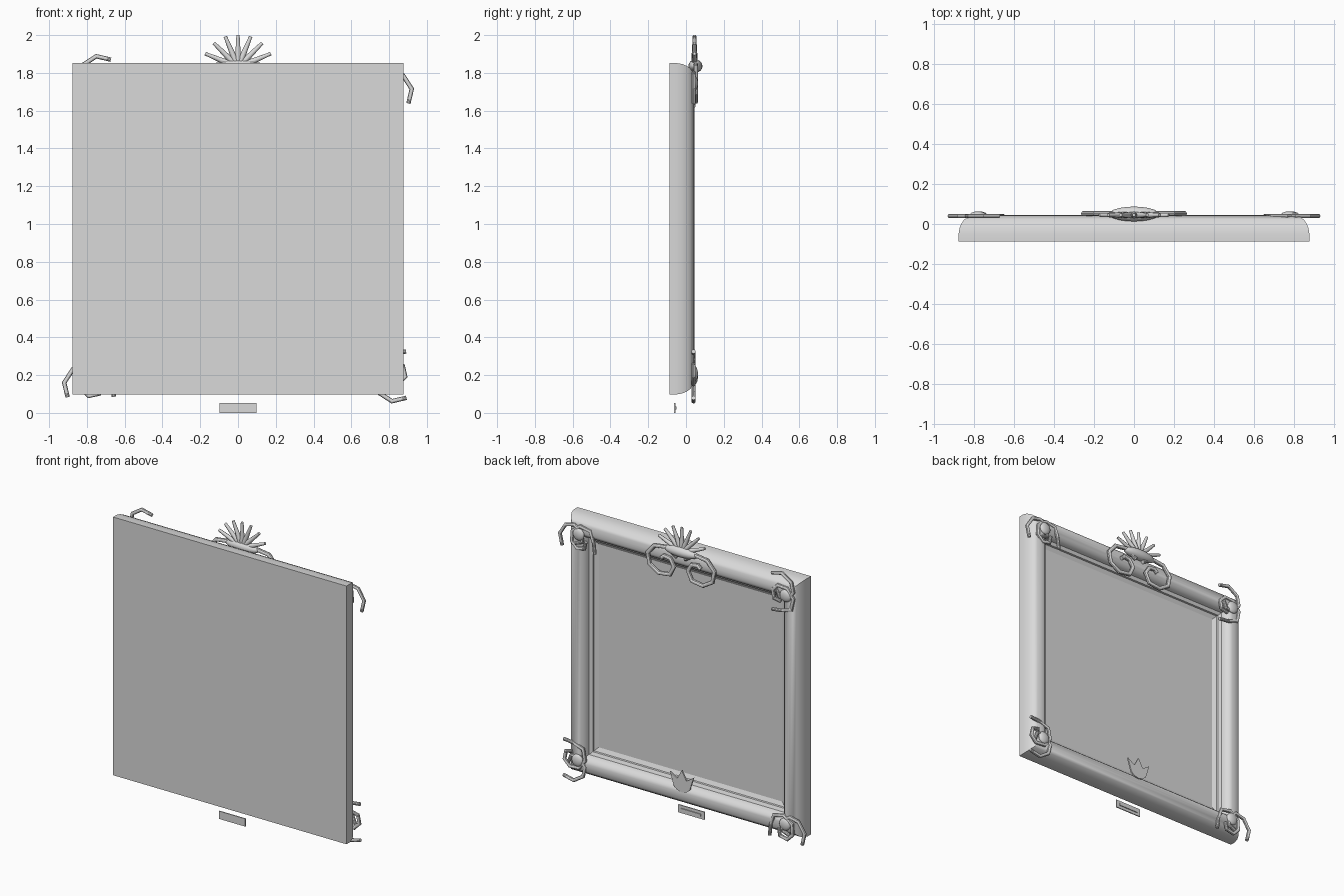
import bpy, bmesh, math
from mathutils import Matrix, Vector

if "Cube" in bpy.data.objects:
    bpy.data.objects.remove(bpy.data.objects["Cube"])

grey = bpy.data.materials.new("plain_grey")
grey.diffuse_color = (0.7, 0.7, 0.7, 1)
grey.use_nodes = True
grey.node_tree.nodes["Principled BSDF"].inputs["Base Color"].default_value = grey.diffuse_color
MID = 0.975  # height of the frame centre


def add(name, bm, smooth=True, angle=35):
    bmesh.ops.recalc_face_normals(bm, faces=bm.faces)
    me = bpy.data.meshes.new(name)
    bm.to_mesh(me)
    bm.free()
    me.materials.append(grey)
    ob = bpy.data.objects.new(name, me)
    bpy.context.collection.objects.link(ob)
    if smooth:
        bpy.ops.object.select_all(action='DESELECT')
        ob.select_set(True)
        bpy.context.view_layer.objects.active = ob
        bpy.ops.object.shade_smooth_by_angle(angle=math.radians(angle))
    return ob


def box(name, x, y0, y1, z0, z1):
    bm = bmesh.new()
    bmesh.ops.create_cube(bm, size=1)
    for v in bm.verts:
        v.co = (v.co.x * 2 * x, y0 + (v.co.y + .5) * (y1 - y0), z0 + (v.co.z + .5) * (z1 - z0))
    return add(name, bm, False)


def ellipsoid(name, centre, radii):
    bm = bmesh.new()
    bmesh.ops.create_uvsphere(bm, u_segments=20, v_segments=12, radius=1)
    for v in bm.verts:
        v.co = Vector(centre) + Vector(a * b for a, b in zip(v.co, radii))
    ob = add(name, bm)
    for p in ob.data.polygons:
        p.use_smooth = True


def tube(name, pts, y, r):
    """Angular scroll: round tube along x, z points, mitred in the scroll plane."""
    bm, rings, n = bmesh.new(), [], 10
    P = [Vector(p) for p in pts]
    for i, p in enumerate(P):
        a = (p - P[i - 1]).normalized() if i else (P[1] - p).normalized()
        b = (P[i + 1] - p).normalized() if i < len(P) - 1 else a
        t = (a + b).normalized()
        side = Vector((-t.y, t.x)) / max(.5, t.dot(a))
        ring = []
        for k in range(n):
            w = 2 * math.pi * k / n
            q = p + side * r * math.cos(w)
            ring.append(bm.verts.new((q.x, y + r * math.sin(w), q.y)))
        rings.append(ring)
    for A, B in zip(rings, rings[1:]):
        for k in range(n):
            bm.faces.new((A[k], A[(k + 1) % n], B[(k + 1) % n], B[k]))
    bm.faces.new(rings[0])
    bm.faces.new(rings[-1])
    add(name, bm)


# Moulded frame: half-size and depth, swept round the square with mitred corners
profile = [(.877, -.088), (.877, -.05), (.872, -.02), (.862, .004), (.848, .023), (.83, .036),
           (.81, .043), (.795, .044), (.78, .041), (.765, .033), (.752, .02), (.744, .005),
           (.739, -.015), (.718, -.025), (.716, -.037), (.69, -.05), (.69, -.06)]
bm = bmesh.new()
rings = [[bm.verts.new((sx * h, y, MID + sz * h)) for sx, sz in ((-1, -1), (1, -1), (1, 1), (-1, 1))]
         for h, y in profile]
for A, B in zip(rings, rings[1:]):
    for k in range(4):
        bm.faces.new((A[k], A[(k + 1) % 4], B[(k + 1) % 4], B[k]))
bm.faces.new(rings[0])
bm.faces.new(rings[-1])
add("frame", bm)

# Flat panel set into the frame
box("panel", .69, -.07, -.05, MID - .69, MID + .69)

# Fan crest: oval base and seven tapering rays
ellipsoid("crest_base", (0, .05, 1.836), (.125, .037, .035))
for i in range(7):
    ang = math.radians(22.5 * (i + 1))
    d = Vector((math.cos(ang), 0, math.sin(ang)))
    length = .17 + .006 * abs(i - 3)
    bm = bmesh.new()
    bmesh.ops.create_cone(bm, cap_ends=True, segments=10, radius1=.019, radius2=.009, depth=length,
                          matrix=Matrix.Translation(Vector((0, .045, 1.83)) + d * length / 2)
                          @ d.to_track_quat('Z', 'Y').to_matrix().to_4x4())
    add("crest_ray", bm, angle=40)

# Large spiral scrolls either side of the crest
for s in (-1, 1):
    pts = []
    for i in range(11):
        a = math.radians(150 - 45 * i)
        r = 1 - .02 * i - .16 * max(0, i - 6)
        pts.append((s * (.137 + .125 * r * math.cos(a)), 1.742 + .105 * r * math.sin(a)))
    tube("crest_scroll", pts, .052, .0135)

# Corner ornaments: a boss with two angular scrolls, turned or mirrored per corner
upper = [(.107, .127), (.03, .145), (-.04, .1), (-.055, .035), (-.015, -.025), (.05, -.02), (.07, .03)]
lower = [(.105, -.118), (.035, -.11), (-.04, -.085), (-.055, -.01), (-.01, .05), (.06, .055),
         (.1, .015), (.088, -.04), (.04, -.05)]
corners = [(-.78, 1.743, lambda x, z: (x, z)), (.775, 1.745, lambda x, z: (z, -x)),
           (-.775, .19, lambda x, z: (-z, -x)), (.785, .207, lambda x, z: (x, -z))]
for cx, cz, turn in corners:
    ellipsoid("corner_boss", (cx, .045, cz), (.041, .018, .041))
    for path in (upper, lower):
        pts = [(cx + turn(*p)[0], cz + turn(*p)[1]) for p in path]
        tube("corner_scroll", pts, .04, .0115)

# Small pointed crown plate on the lower rail
half = [(.0, .2), (.035, .208), (.06, .23), (.088, .32), (.035, .285), (0, .348)]
outline = half + [(-x, z) for x, z in half[-2:0:-1]]
bm = bmesh.new()
face = bm.faces.new([bm.verts.new((x, .036, z)) for x, z in outline])
ext = bmesh.ops.extrude_face_region(bm, geom=[face])
bmesh.ops.translate(bm, vec=(0, .01, 0), verts=[v for v in ext["geom"] if isinstance(v, bmesh.types.BMVert)])
add("crown_plate", bm, False)

# Name plate hanging below the frame
box("name_plate", .098, -.063, -.056, 0, .053)
box("name_plate_bar", .075, -.056, -.05, .019, .034)
